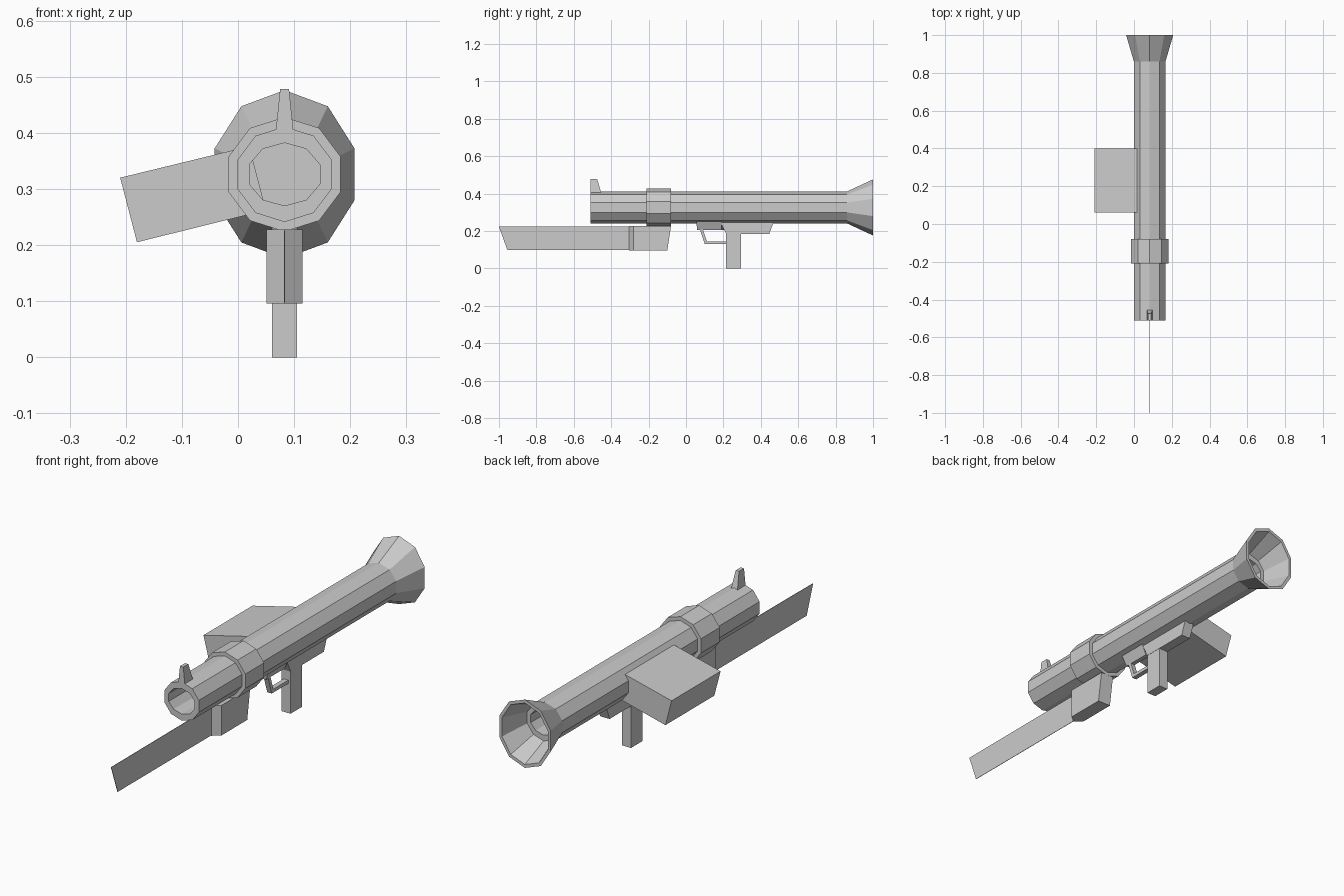
import bpy
import bmesh
from math import sin, cos, pi
from mathutils import Vector

cube = bpy.data.objects.get("Cube")
if cube:
    bpy.data.objects.remove(cube, do_unlink=True)

CX, CZ, SIDES = 0.083, 0.326, 10

grey = bpy.data.materials.new("plain grey")
grey.use_nodes = True
colour = (0.6, 0.6, 0.6, 1)
grey.diffuse_color = colour
grey.node_tree.nodes["Principled BSDF"].inputs["Base Color"].default_value = colour


def finish(name, bm):
    bmesh.ops.recalc_face_normals(bm, faces=bm.faces)
    mesh = bpy.data.meshes.new(name)
    bm.to_mesh(mesh)
    bm.free()
    mesh.materials.append(grey)
    obj = bpy.data.objects.new(name, mesh)
    bpy.context.collection.objects.link(obj)
    return obj


def ring_verts(bm, y, rx, rz):
    angles = [2 * pi * i / SIDES for i in range(SIDES)]
    return [bm.verts.new((CX + rx * sin(a), y, CZ + rz * cos(a))) for a in angles]


def lathe(name, profile):
    """Closed hollow shape around the barrel axis from (y, rx, rz) rings."""
    bm = bmesh.new()
    rings = [ring_verts(bm, *p) for p in profile]
    for a, b in zip(rings, rings[1:] + rings[:1]):
        for i in range(SIDES):
            j = (i + 1) % SIDES
            bm.faces.new((a[i], a[j], b[j], b[i]))
    return finish(name, bm)


def prism(name, outline, x0, x1):
    """Extrude a (y, z) outline sideways from x0 to x1."""
    bm = bmesh.new()
    face = bm.faces.new([bm.verts.new((x0, y, z)) for y, z in outline])
    out = bmesh.ops.extrude_face_region(bm, geom=[face])
    moved = [v for v in out["geom"] if isinstance(v, bmesh.types.BMVert)]
    bmesh.ops.translate(bm, verts=moved, vec=Vector((x1 - x0, 0, 0)))
    return finish(name, bm)


def loft(name, lower, upper):
    """Join two matching outlines of 3D points into a solid."""
    bm = bmesh.new()
    a = [bm.verts.new(p) for p in lower]
    b = [bm.verts.new(p) for p in upper]
    bm.faces.new(a)
    bm.faces.new(b)
    for i in range(len(a)):
        j = (i + 1) % len(a)
        bm.faces.new((a[i], a[j], b[j], b[i]))
    return finish(name, bm)


def rect(w, y0, y1, z):
    return [(CX - w, y0, z), (CX + w, y0, z), (CX + w, y1, z), (CX - w, y1, z)]


# Hollow barrel with flared rear bell
lathe("barrel", [
    (-0.51, 0.066, 0.056), (-0.51, 0.088, 0.085),
    (0.86, 0.088, 0.085), (1.0, 0.131, 0.15),
    (1.0, 0.117, 0.135), (0.87, 0.084, 0.081), (0.87, 0.066, 0.056)])

# Wall closing the bore
bm = bmesh.new()
bm.faces.new(ring_verts(bm, 0.2, 0.067, 0.057))
finish("bore_wall", bm)

# Collar around the front of the barrel
lathe("collar", [
    (-0.21, 0.08, 0.08), (-0.21, 0.105, 0.102),
    (-0.08, 0.105, 0.102), (-0.08, 0.08, 0.08)])

# Front sight
loft("front_sight", rect(0.016, -0.51, -0.452, 0.4), rect(0.008, -0.51, -0.475, 0.478))

# Thin blade and pointed block below the muzzle
prism("front_blade", [(-1, 0.223), (-0.955, 0.098), (-0.2, 0.098), (-0.2, 0.225)],
      CX - 0.001, CX + 0.001)


def block_outline(back, z):
    w = 0.032
    return [(CX, -0.305, z), (CX + w, -0.28, z), (CX + w, back, z),
            (CX - w, back, z), (CX - w, -0.28, z)]


loft("front_block", block_outline(-0.1, 0.096), block_outline(-0.08, 0.228))

# Tilted side box
prism_ends = [[(-0.21, y, 0.32), (-0.18, y, 0.205), (0.05, y, 0.262), (0.02, y, 0.376)]
              for y in (0.06, 0.4)]
loft("side_box", *prism_ends)

# Grip and its mount
prism("grip_mount", [(0.185, 0.245), (0.215, 0.185), (0.445, 0.185), (0.468, 0.245)],
      CX - 0.023, CX + 0.023)
prism("grip", [(0.215, 0), (0.295, 0), (0.295, 0.2), (0.215, 0.2)],
      CX - 0.022, CX + 0.022)

# Trigger housing and guard
loft("trigger_housing", rect(0.01, 0.06, 0.19, 0.205), rect(0.03, 0.055, 0.19, 0.25))
prism("trigger_guard", [
    (0.066, 0.235), (0.1, 0.13), (0.22, 0.13), (0.22, 0.145),
    (0.111, 0.145), (0.082, 0.235)], CX - 0.011, CX + 0.011)
